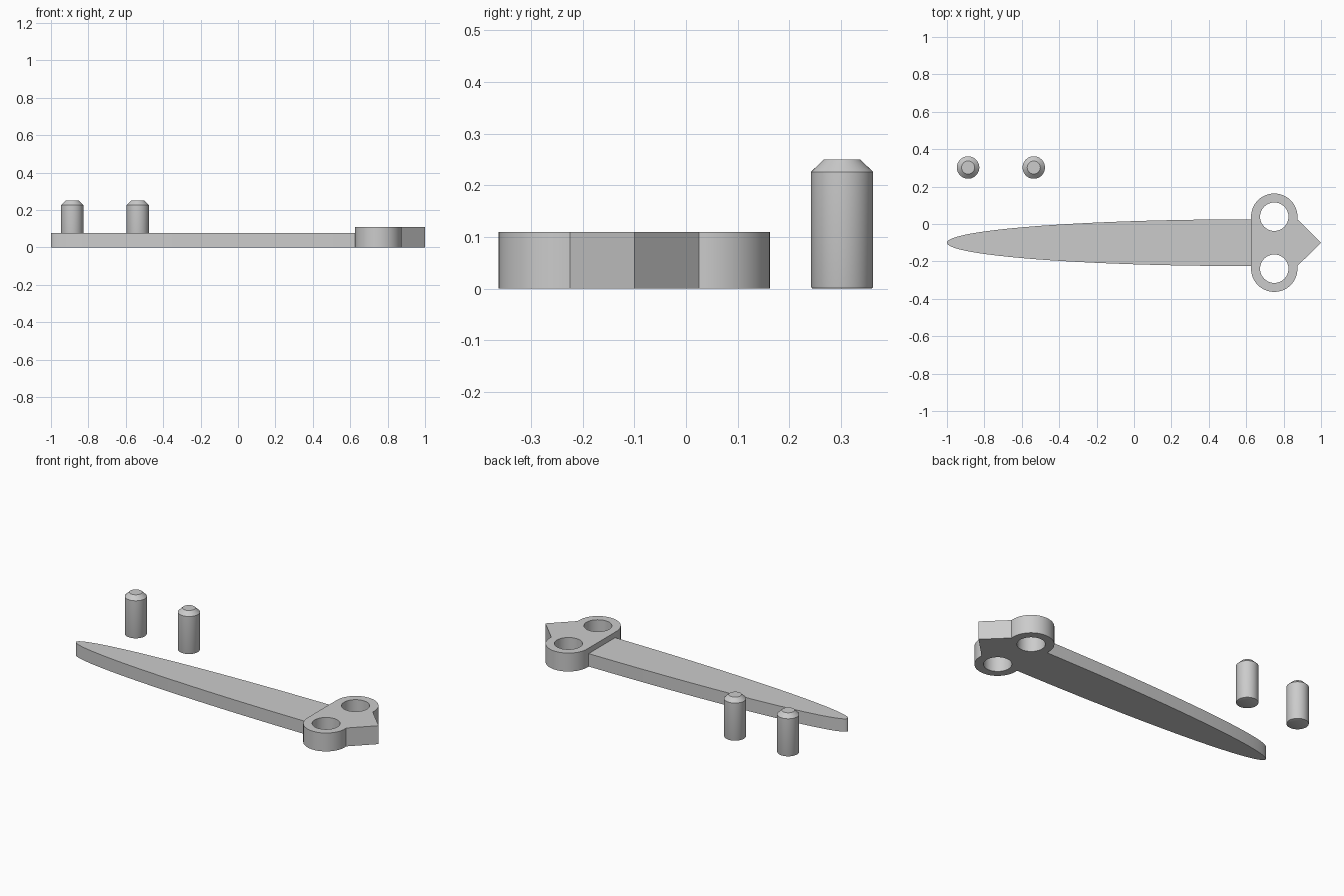
import bpy
import bmesh
from math import cos, sin, pi, radians, sqrt

cube = bpy.data.objects.get("Cube")
if cube:
    bpy.data.objects.remove(cube, do_unlink=True)

grey = bpy.data.materials.new("plain grey")
grey.use_nodes = True
COLOUR = (0.6, 0.6, 0.6, 1)
grey.diffuse_color = COLOUR
grey.node_tree.nodes["Principled BSDF"].inputs["Base Color"].default_value = COLOUR

MID_Y = -0.1      # centre line of blade and head
JOIN_X = 0.626    # where the blade meets the head


def finish(name, bm):
    bmesh.ops.recalc_face_normals(bm, faces=bm.faces)
    mesh = bpy.data.meshes.new(name)
    bm.to_mesh(mesh)
    bm.free()
    mesh.materials.append(grey)
    obj = bpy.data.objects.new(name, mesh)
    bpy.context.collection.objects.link(obj)
    bpy.ops.object.select_all(action="DESELECT")
    obj.select_set(True)
    bpy.context.view_layer.objects.active = obj
    bpy.ops.object.shade_smooth_by_angle(angle=radians(30))
    return obj


def arc(cx, cy, r, start, end, steps):
    angles = [radians(start + (end - start) * i / steps) for i in range(steps + 1)]
    return [(cx + r * cos(a), cy + r * sin(a)) for a in angles]


def plate(name, loops, height):
    """Extrude an outline, with any further loops as holes, up from the ground."""
    bm = bmesh.new()
    edges = []
    for loop in loops:
        verts = [bm.verts.new((x, y, 0)) for x, y in loop]
        edges += [bm.edges.new((a, b)) for a, b in zip(verts, verts[1:] + verts[:1])]
    if len(loops) == 1:
        bm.faces.new(verts)
    else:
        bmesh.ops.triangle_fill(bm, use_beauty=True, edges=edges, normal=(0, 0, 1))
    new = bmesh.ops.extrude_face_region(bm, geom=bm.faces[:])["geom"]
    top = [v for v in new if isinstance(v, bmesh.types.BMVert)]
    bmesh.ops.translate(bm, verts=top, vec=(0, 0, height))
    return finish(name, bm)


def turned(name, profile, x, y, sides=48):
    """Stack rings of (radius, height) into a closed round part."""
    bm = bmesh.new()
    rings = [[bm.verts.new((x + r * cos(2 * pi * i / sides), y + r * sin(2 * pi * i / sides), z))
              for i in range(sides)] for r, z in profile]
    for low, high in zip(rings, rings[1:]):
        for i in range(sides):
            j = (i + 1) % sides
            bm.faces.new((low[i], low[j], high[j], high[i]))
    bm.faces.new(rings[0])
    bm.faces.new(rings[-1])
    return finish(name, bm)


# Blade: half an ellipse, cut square at the head
LENGTH = 1 + JOIN_X
half = arc(JOIN_X, MID_Y, 1, 90, 270, 80)
blade = [(JOIN_X + (x - JOIN_X) * LENGTH, MID_Y + (y - MID_Y) * 0.125) for x, y in half]
plate("blade", [blade], 0.077)

# Head: two round lobes with holes, and a pointed end
LOBE_X, LOBE_Y, LOBE_R, HOLE_R = 0.75, 0.139, 0.124, 0.076
outline = (arc(LOBE_X, MID_Y - LOBE_Y, LOBE_R, 180, 366.5, 32) + [(1, MID_Y)]
           + arc(LOBE_X, MID_Y + LOBE_Y, LOBE_R, -6.5, 180, 32))
holes = [arc(LOBE_X, MID_Y + s * LOBE_Y, HOLE_R, 0, 360, 48)[:-1] for s in (-1, 1)]
plate("head", [outline] + holes, 0.11)

# Two loose pins with chamfered tops
PIN = [(0.057, 0), (0.059, 0.001), (0.06, 0.004), (0.06, 0.226), (0.035, 0.25)]
for side, x in (("right", -0.887), ("left", -0.536)):
    turned(side + "_pin", PIN, x, 0.302)
